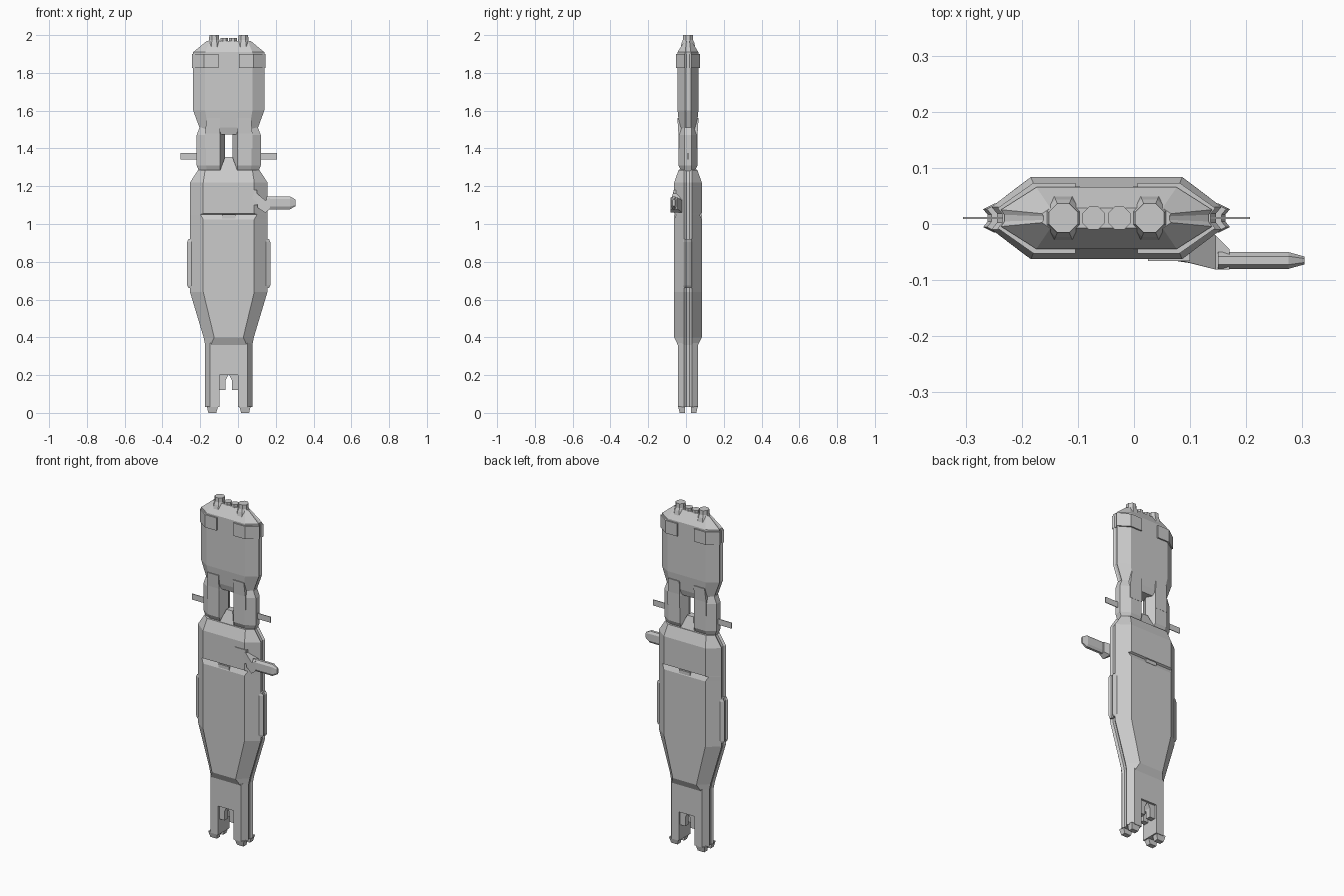
import bpy, bmesh, math

if "Cube" in bpy.data.objects:
    bpy.data.objects.remove(bpy.data.objects["Cube"])

CX, CY = -0.049, 0.0105          # symmetry axis of the main hull


def loft(name, rings):
    """Flat-faced solid through rings of equal point count."""
    bm = bmesh.new()
    vs = [[bm.verts.new(p) for p in r] for r in rings]
    n = len(vs[0])
    for a, b in zip(vs, vs[1:]):
        for i in range(n):
            j = (i + 1) % n
            bm.faces.new((a[i], a[j], b[j], b[i]))
    bm.faces.new(vs[0])
    bm.faces.new(vs[-1])
    bmesh.ops.recalc_face_normals(bm, faces=bm.faces)
    me = bpy.data.meshes.new(name)
    bm.to_mesh(me)
    bm.free()
    ob = bpy.data.objects.new(name, me)
    bpy.context.collection.objects.link(ob)
    return ob


def hull_ring(z, hw, hf, d, e=0.02, g=0.01):
    """Hexagonal section with a seam groove g deep along both side edges."""
    side = [(hf, -d), (hw, -e), (hw - g, -.4 * e), (hw - g, .4 * e), (hw, e), (hf, d)]
    pts = side + [(-x, y) for x, y in reversed(side)]
    return [(CX + x, CY + y, z) for x, y in pts]


def half_ring(s, z, inner, hf, hw, d, e=0.018, g=0.0, mid=None):
    """Section of a part on one side (s = -1 or 1) of the axis."""
    pts = [(inner, -d), (hf, -d), (hw, -e), (hw - g, -.4 * e), (hw - g, .4 * e),
           (hw, e), (hf, d), (inner, d), (inner if mid is None else mid, 0)]
    return [(CX + s * x, CY + y, z) for x, y in pts]


def rect(x0, x1, y0, y1, z):
    return [(CX + x0, CY + y0, z), (CX + x1, CY + y0, z),
            (CX + x1, CY + y1, z), (CX + x0, CY + y1, z)]


def box(name, x0, x1, y0, y1, z0, z1):
    return loft(name, [rect(x0, x1, y0, y1, z0), rect(x0, x1, y0, y1, z1)])


def nozzle(name, x, profile):
    loft(name, [[(CX + x + r * math.cos(math.pi * (k + .5) / 4),
                  CY + r * math.sin(math.pi * (k + .5) / 4), z) for k in range(8)]
                for z, r in profile])


# main hull with a stepped groove across front and back
loft("main_hull", [hull_ring(*s) for s in (
    (.36, .125, .095, .054), (.40, .133, .077, .073), (.64, .205, .135, .073),
    (1.025, .205, .135, .073), (1.05, .205, .150, .062), (1.056, .205, .135, .073),
    (1.22, .205, .135, .073), (1.285, .163, .125, .05))])
for s in (-1, 1):
    y = sorted((s * .060, s * .073))
    box("groove_tab", -.035, .035, *y, 1.03, 1.05)

# tail block, legs, feet and inner prongs
loft("tail_block", [hull_ring(z, .125, .10, .054) for z in (.20, .37)])
for s in (-1, 1):
    loft("tail_leg", [half_ring(s, z, .05, .10, .125, .054, .02, .01)
                      for z in (.03, .21)])
    loft("prong_root", [
        [(CX + s * x, CY + y, z) for x, z in ((.051, .17), (.018, .17), (.0, .205), (.051, .205))]
        for y in (-.042, .042)])
    for t in (-1, 1):
        loft("foot", [rect(*sorted((s * a, s * b)), *sorted((t * .016, t * c)), z)
                      for z, a, b, c in ((0, .066, .108, .044), (.035, .056, .116, .052))])
        box("prong", *sorted((s * .016, s * .05)), *sorted((t * .012, t * .042)), .12, .18)

# side strakes
for s in (-1, 1):
    loft("side_strake", [half_ring(s, z, .15, hw - .02, hw, .026, .016, .008)
                         for z, hw in ((.66, .213), (.675, .22), (.905, .22), (.92, .213))])

# neck: two pillars with an open slot, wedge, arms and thin side vanes
for s in (-1, 1):
    loft("neck_pillar", [half_ring(s, *r, mid=.021) for r in (
        (1.28, .047, .115, .158, .036), (1.31, .047, .12, .17, .05),
        (1.47, .047, .12, .17, .05), (1.51, .047, .115, .155, .036))])
    loft("neck_arm", [rect(*sorted((s * .047, s * b)), -d, d, z) for z, b, d in (
        (1.40, .125, .051), (1.48, .125, .051), (1.56, .118, .056))])
    box("side_vane", *sorted((s * .15, s * .256)), -.002, .002, 1.342, 1.376)
loft("neck_wedge", [rect(-.05, .05, -.052, .052, 1.25),
                    rect(-.045, .045, -.046, .046, 1.285), rect(-.02, .02, -.02, .02, 1.355)])

# head block with sloped roof
loft("head_block", [hull_ring(*s) for s in (
    (1.475, .14, .10, .036, .015, .006), (1.51, .155, .11, .046, .015, .006),
    (1.60, .188, .125, .055, .015, .006), (1.91, .188, .125, .055, .015, .006),
    (1.97, .115, .10, .018, .008, .003))])
for s in (-1, 1):
    loft("corner_pad", [half_ring(s, z, .055, .13, .194, .063, .018, .009)
                        for z in (1.825, 1.90)])
    nozzle("large_nozzle", s * .077, ((1.92, .046), (1.96, .036), (1.975, .029), (2.0, .028)))
    nozzle("small_nozzle", s * .023, ((1.94, .026), (1.965, .022), (1.985, .022)))

# offset handle: mounting plate, bracket and bevelled grip
CX = CY = 0
box("handle_plate", .025, .10, -.066, -.04, 1.10, 1.18)
bracket = ((.062, 1.15), (.085, 1.175), (.145, 1.125), (.17, 1.14),
           (.17, 1.08), (.145, 1.06), (.105, 1.085), (.10, 1.115))


def bracket_y(x, back):
    front = -.064 - .017 * min(1, max(0, (x - .08) / .06))
    return front if not back else (-.02 if x < .15 else -.045)


loft("handle_bracket", [[(x, bracket_y(x, b), z) for x, z in bracket] for b in (False, True)])
loft("handle_grip", [
    [(x, -.065 + u * hy, 1.112 + w * hz) for u, w in
     ((-1, -.6), (-.5, -1), (.5, -1), (1, -.6), (1, .6), (.5, 1), (-.5, 1), (-1, .6))]
    for x, hy, hz in ((.15, .015, .034), (.275, .015, .034), (.304, .007, .018))])
